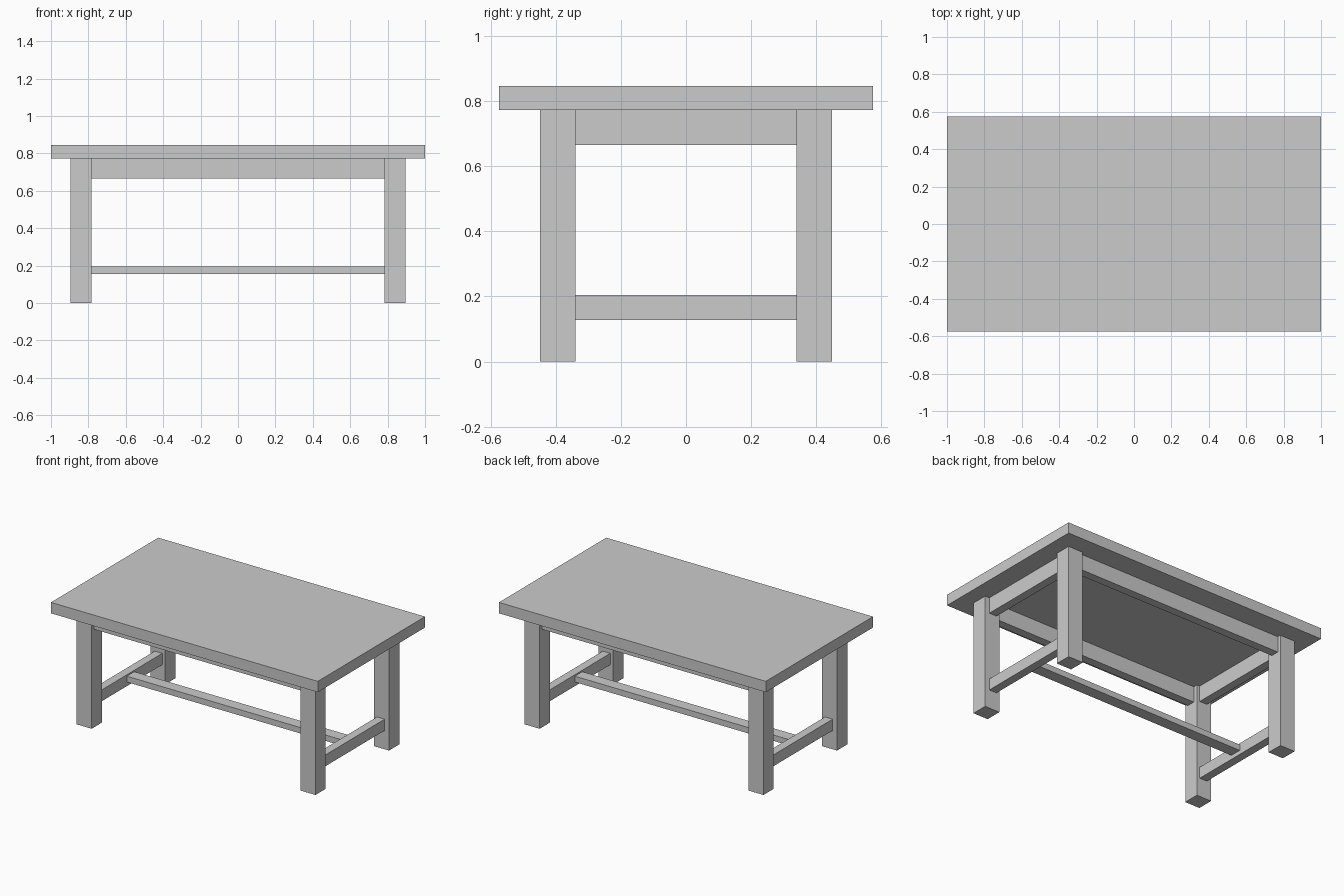
import bpy

if "Cube" in bpy.data.objects:
    bpy.data.objects.remove(bpy.data.objects["Cube"])


def box(name, x0, x1, y0, y1, z0, z1):
    """Axis-aligned box from its extents."""
    bpy.ops.mesh.primitive_cube_add(
        size=1, location=((x0 + x1) / 2, (y0 + y1) / 2, (z0 + z1) / 2))
    ob = bpy.context.object
    ob.name = name
    ob.scale = (x1 - x0, y1 - y0, z1 - z0)
    bpy.ops.object.transform_apply(location=False, rotation=False, scale=True)
    return ob


TOP, UNDER = 0.846, 0.772            # tabletop faces
LEG_X = (0.783, 0.895)               # inner and outer leg faces
LEG_Y = (0.339, 0.449)
RAIL_X = (0.805, 0.862)              # end rails, inset in the legs
RAIL_Y = (0.368, 0.425)              # long aprons, inset in the legs
APRON_Z = 0.665


def span(sign, pair):
    """Mirror an (inner, outer) pair to the given side, sorted."""
    return sorted((sign * pair[0], sign * pair[1]))


# Tabletop
box("tabletop", -1, 1, -0.574, 0.574, UNDER, TOP)

# Legs
for sx, xn in ((-1, "left"), (1, "right")):
    for sy, yn in ((-1, "front"), (1, "back")):
        box(f"{yn}_{xn}_leg", *span(sx, LEG_X), *span(sy, LEG_Y), 0, UNDER)

# Long aprons
for s, n in ((-1, "front"), (1, "back")):
    box(f"{n}_apron", -LEG_X[0], LEG_X[0], *span(s, RAIL_Y), APRON_Z, UNDER)

# End aprons and low end stretchers
for s, n in ((-1, "left"), (1, "right")):
    box(f"{n}_apron", *span(s, RAIL_X), -LEG_Y[0], LEG_Y[0], APRON_Z, UNDER)
    box(f"{n}_stretcher", *span(s, RAIL_X), -LEG_Y[0], LEG_Y[0], 0.127, 0.204)

# Long centre stretcher joining the end stretchers
box("centre_stretcher", -RAIL_X[0], RAIL_X[0], -0.04, 0.04, 0.154, 0.194)
